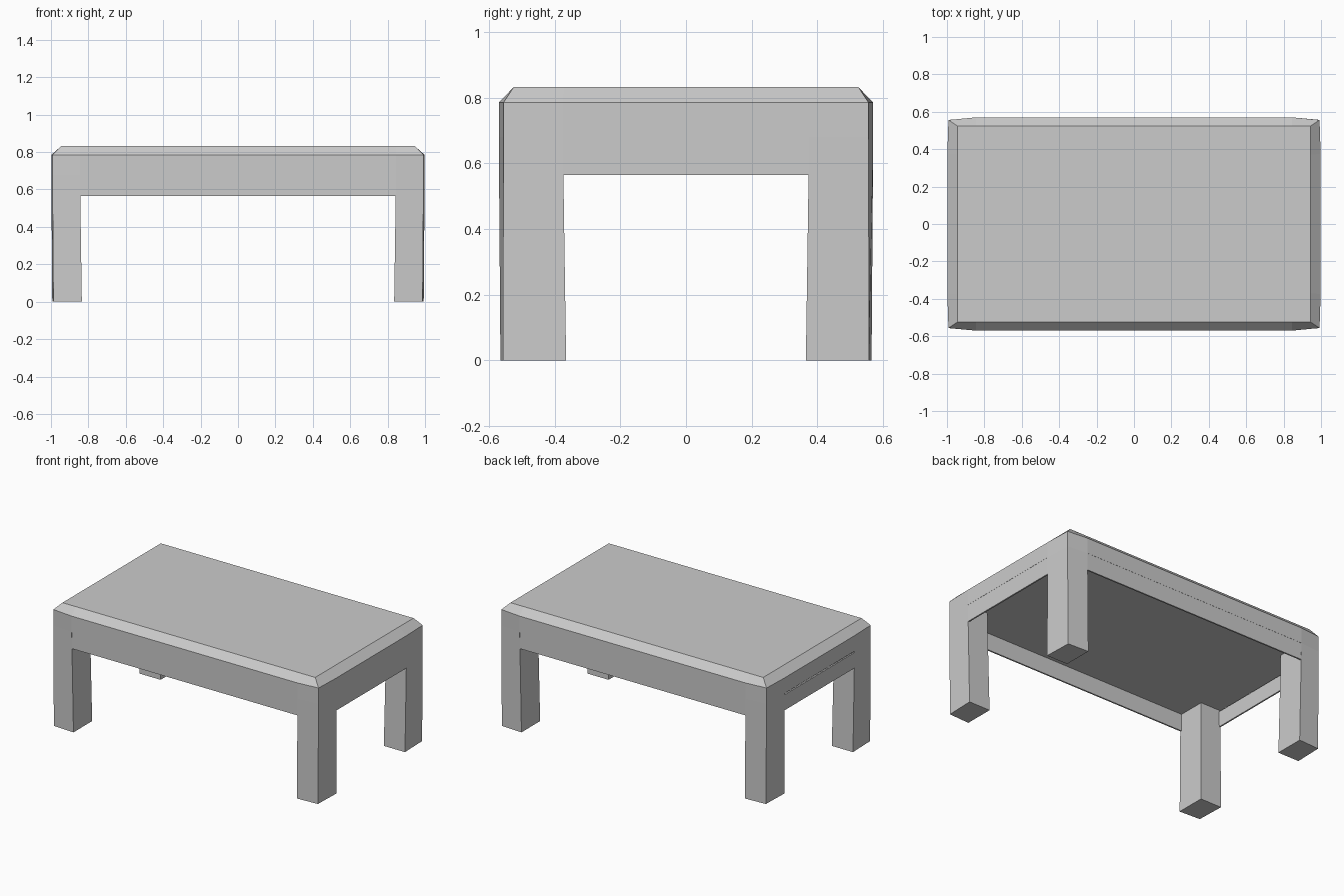
import bpy
import bmesh

cube = bpy.data.objects.get("Cube")
if cube:
    bpy.data.objects.remove(cube, do_unlink=True)

# One plain grey material
grey = bpy.data.materials.new("plain grey")
grey.use_nodes = True
colour = (0.6, 0.6, 0.6, 1)
grey.diffuse_color = colour
grey.node_tree.nodes["Principled BSDF"].inputs["Base Color"].default_value = colour


def finish(name, bm):
    bmesh.ops.recalc_face_normals(bm, faces=bm.faces)
    mesh = bpy.data.meshes.new(name)
    bm.to_mesh(mesh)
    bm.free()
    mesh.materials.append(grey)
    obj = bpy.data.objects.new(name, mesh)
    bpy.context.collection.objects.link(obj)
    return obj


# Grid positions: outer side, leg inner side, mirrored
SIDES = (-2, -1, 1, 2)
FOOT, UNDER, RIM, TOP = 0, 0.68, 0.785, 0.832


def grid_point(i, j, z):
    """Plan position of one grid corner, with faintly drawn-in table corners."""
    if z == TOP:
        x, y = (0.845, 0.945), (0.37, 0.525)
    elif z == FOOT:
        x, y = (0.835, 0.993), (0.365, 0.565)
    else:
        x, y = (0.845, 0.998), (0.375, 0.57)
    px, py = x[abs(i) - 1], y[abs(j) - 1]
    if abs(i) == 2 and abs(j) == 2 and z != TOP:
        px -= 0.006
        py -= 0.014 if z != FOOT else 0.008
    return (px * (1 if i > 0 else -1), py * (1 if j > 0 else -1), z)


# Table top and legs as one body: a 3 x 3 grid with its corner cells pulled down
bm = bmesh.new()
points = {}


def vert(i, j, z):
    key = (i, j, z)
    if key not in points:
        points[key] = bm.verts.new(grid_point(i, j, z))
    return points[key]


def wall(a, b, low, high):
    bm.faces.new((vert(*a, low), vert(*b, low), vert(*b, high), vert(*a, high)))


pairs = list(zip(SIDES, SIDES[1:]))
for i, i2 in pairs:
    for j, j2 in pairs:
        cell = [(i, j), (i2, j), (i2, j2), (i, j2)]
        is_leg = abs(i + i2) == 3 and abs(j + j2) == 3
        bm.faces.new([vert(*c, FOOT if is_leg else UNDER) for c in cell])
        if is_leg:
            for k in range(4):
                wall(cell[k], cell[(k + 1) % 4], FOOT, UNDER)

# Rim and bevelled edge around the top
for s in (-2, 2):
    for a, b in pairs:
        for low, high in ((UNDER, RIM), (RIM, TOP)):
            wall((a, s), (b, s), low, high)
            wall((s, a), (s, b), low, high)

# Flat top surface
rim = [(a, -2) for a in SIDES] + [(2, a) for a in SIDES[1:]]
rim += [(-a, 2) for a in SIDES[1:]] + [(-2, -a) for a in SIDES[1:-1]]
bm.faces.new([vert(*c, TOP) for c in rim])
finish("table_top_and_legs", bm)


# Thin aprons between the legs
def apron(name, centre, size):
    bm = bmesh.new()
    bmesh.ops.create_cube(bm, size=1)
    bmesh.ops.scale(bm, vec=size, verts=bm.verts)
    bmesh.ops.translate(bm, vec=centre, verts=bm.verts)
    finish(name, bm)


THICK, BOTTOM = 0.01, 0.565
for name, s in (("front_apron", -1), ("back_apron", 1)):
    apron(name, (0, s * 0.564, (BOTTOM + UNDER) / 2), (1.69, THICK, UNDER - BOTTOM))
for name, s, top in (("right_apron", -1, 0.67), ("left_apron", 1, UNDER)):
    apron(name, (s * 0.992, 0, (BOTTOM + top) / 2), (THICK, 0.75, top - BOTTOM))
